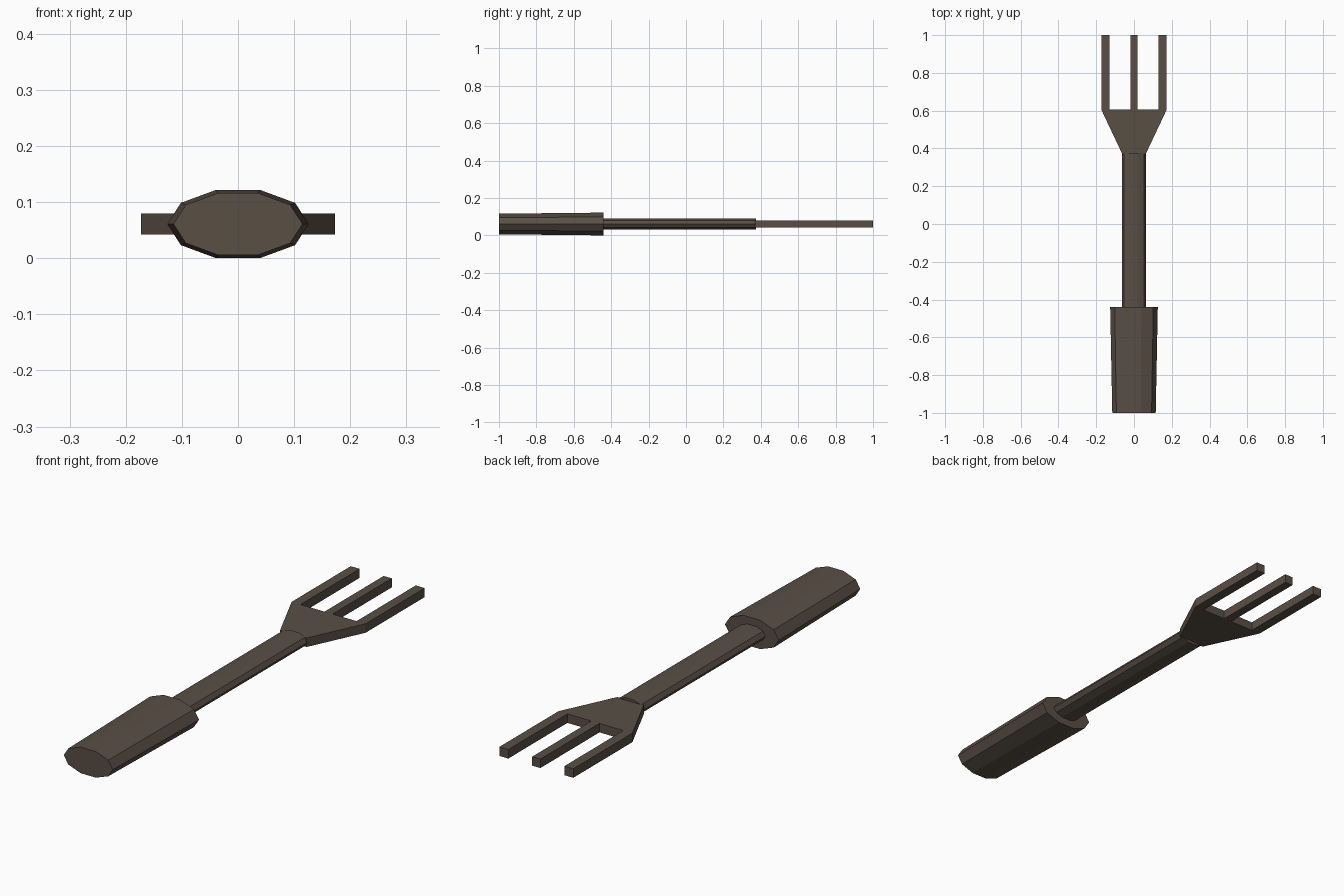
import bpy, bmesh, math

if "Cube" in bpy.data.objects:
    bpy.data.objects.remove(bpy.data.objects["Cube"])

MID_Z = 0.061

mat = bpy.data.materials.new("dark_brown")
mat.diffuse_color = (0.1, 0.078, 0.06, 1)
mat.use_nodes = True
mat.node_tree.nodes["Principled BSDF"].inputs["Base Color"].default_value = mat.diffuse_color


def finish(name, bm):
    bmesh.ops.recalc_face_normals(bm, faces=bm.faces)
    mesh = bpy.data.meshes.new(name)
    bm.to_mesh(mesh)
    bm.free()
    mesh.materials.append(mat)
    obj = bpy.data.objects.new(name, mesh)
    bpy.context.collection.objects.link(obj)
    return obj


def oval_bar(name, sections, sides=10):
    """Flat-sided oval bar along y; sections are (y, x radius, z radius)."""
    bm = bmesh.new()
    rings = []
    for y, rx, rz in sections:
        angles = [2 * math.pi * i / sides for i in range(sides)]
        rings.append([bm.verts.new((rx * math.cos(a), y, MID_Z + rz * math.sin(a)))
                      for a in angles])
    for r0, r1 in zip(rings, rings[1:]):
        for i in range(sides):
            j = (i + 1) % sides
            bm.faces.new((r0[i], r0[j], r1[j], r1[i]))
    bm.faces.new(rings[0])
    bm.faces.new(rings[-1])
    return finish(name, bm)


# Tapered grip and thin shaft
oval_bar("grip", [(-1.0, 0.115, 0.058), (-0.44, 0.126, 0.064)])
oval_bar("shaft", [(-0.44, 0.064, 0.031), (0.375, 0.064, 0.031)])

# Flat fork head with three tines: half outline mirrored, then extruded
half = [(0.062, 0.37), (0.173, 0.605), (0.173, 1.0), (0.131, 1.0),
        (0.131, 0.605), (0.019, 0.605), (0.019, 1.0)]
outline = half + [(-x, y) for x, y in reversed(half)]
bm = bmesh.new()
face = bm.faces.new([bm.verts.new((x, y, MID_Z - 0.019)) for x, y in outline])
ext = bmesh.ops.extrude_face_region(bm, geom=[face])
top = [v for v in ext["geom"] if isinstance(v, bmesh.types.BMVert)]
bmesh.ops.translate(bm, verts=top, vec=(0, 0, 0.038))
if not any(f.normal.z < 0 and f.calc_center_median().z < MID_Z - 0.018 for f in bm.faces):
    bm.faces.new([v for v in bm.verts if v not in top])
finish("fork_head", bm)
